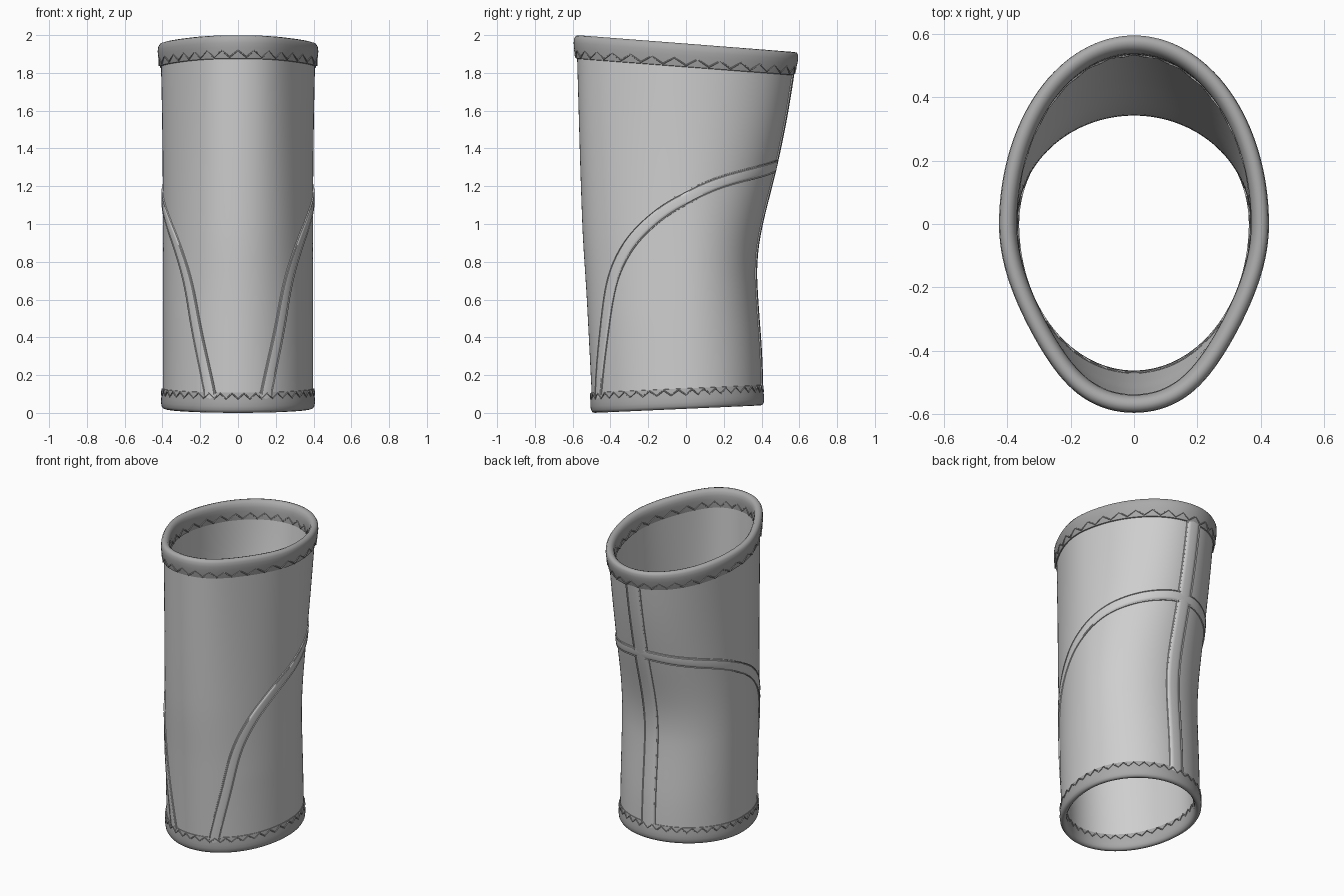
import bpy, bmesh, math
from mathutils import Vector

if "Cube" in bpy.data.objects:
    bpy.data.objects.remove(bpy.data.objects["Cube"])


def mat(name, v):
    m = bpy.data.materials.new(name)
    m.diffuse_color = (v, v, v, 1)
    m.use_nodes = True
    m.node_tree.nodes["Principled BSDF"].inputs["Base Color"].default_value = m.diffuse_color
    return m


FABRIC = mat("light grey fabric", 0.62)
HEM = mat("mid grey hem", 0.40)


def interp(table, t):
    """Smooth Hermite interpolation through (t, value) points."""
    t = min(max(t, table[0][0]), table[-1][0])
    i = 0
    while i < len(table) - 2 and t > table[i + 1][0]:
        i += 1

    def slope(k):
        a, b = table[max(k - 1, 0)], table[min(k + 1, len(table) - 1)]
        return (b[1] - a[1]) / (b[0] - a[0])
    (t0, v0), (t1, v1) = table[i], table[i + 1]
    h = t1 - t0
    u = (t - t0) / h
    return ((2*u**3 - 3*u*u + 1) * v0 + (u**3 - 2*u*u + u) * h * slope(i)
            + (3*u*u - 2*u**3) * v1 + (u**3 - u*u) * h * slope(i + 1))


# Side-view and front-view outlines, by height
FRONT = [(0, .494), (.6, .525), (1, .549), (2, .58)]
BACK = [(0, .405), (.3, .396), (.7, .37), (.85, .375), (1, .40), (1.3, .474), (1.6, .535), (2, .597)]
WIDTH = [(0, .397), (.5, .397), (1, .397), (1.5, .401), (2, .411)]


def section(a, z):
    c, s = math.cos(a), math.sin(a)
    x = interp(WIDTH, z) * s
    if c > 0:  # front grows more pointed towards the top
        x *= 1 - .09 * min(max((z - .5) / 1.5, 0), 1) * math.sin(2 * a) ** 2
    return Vector((x, -c * interp(FRONT if c > 0 else BACK, z), z))


def surf(a, z, off=0.0):
    """Point on the sleeve, pushed outwards by off."""
    e = .02
    t = section(a + e, z) - section(a - e, z)
    n = Vector((t.y, -t.x, 0)).normalized()
    return section(a, z) + n * off


def z_bot(y):
    return .04 * (y + .5) / .92


def z_top(y):
    return 2.0 - .09 * (y + .59) / 1.18


def on_rim(a, d, off, top):
    """Point at distance d inside the slanted top or bottom edge."""
    z = 1.95 if top else .02
    for _ in range(3):
        y = section(a, z).y
        z = z_top(y) - d if top else z_bot(y) + d
    return surf(a, z, off)


def on_body(a, t, off):
    z = 2 * t
    for _ in range(3):
        y = section(a, z).y
        lo, hi = z_bot(y) + .05, z_top(y) - .05
        z = lo + (hi - lo) * t
    return surf(a, z, off)


def grid(name, rows, material, wrap_u=True, wrap_v=True):
    """Mesh from rows of points, optionally closed in both directions."""
    bm = bmesh.new()
    vs = [[bm.verts.new(p) for p in r] for r in rows]
    nu, nv = len(rows), len(rows[0])
    for i in range(nu if wrap_u else nu - 1):
        for j in range(nv if wrap_v else nv - 1):
            k, m = (i + 1) % nu, (j + 1) % nv
            bm.faces.new((vs[i][j], vs[i][m], vs[k][m], vs[k][j]))
    bmesh.ops.recalc_face_normals(bm, faces=bm.faces)
    me = bpy.data.meshes.new(name)
    bm.to_mesh(me)
    bm.free()
    me.materials.append(material)
    ob = bpy.data.objects.new(name, me)
    bpy.context.collection.objects.link(ob)
    bpy.ops.object.select_all(action='DESELECT')
    ob.select_set(True)
    bpy.context.view_layer.objects.active = ob
    bpy.ops.object.shade_smooth_by_angle(angle=math.radians(50))
    return ob


N = 128
ANGLES = [2 * math.pi * i / N for i in range(N)]

# Sleeve body: outer and inner walls joined at the ends
levels = [i / 48 for i in range(49)]
rows = [[on_body(a, t, 0) for a in ANGLES] for t in levels]
rows += [[on_body(a, t, -.028) for a in ANGLES] for t in reversed(levels)]
grid("sleeve_body", rows, FABRIC)

# Rolled hems: (outward offset, distance from edge)
PROFILE = [(-.002, .125), (.006, .122), (.010, .10), (.015, .065), (.016, .04), (.013, .018),
           (.004, .004), (-.010, 0), (-.024, .004), (-.035, .018), (-.040, .04), (-.039, .065),
           (-.036, .10), (-.033, .122), (-.026, .125)]
for name, top, k, ko in (("top_hem", True, 1, 1), ("bottom_hem", False, .88, .8)):
    grid(name, [[on_rim(a, d * k, -.012 + (o + .012) * ko, top) for a in ANGLES]
                for o, d in PROFILE], HEM)


# Zigzag stitching on both faces of each hem
def zigzag(name, top, count, d, amp, off):
    corners = []
    sub = 4
    for i in range(count * 2):
        s = 1 if i % 2 else -1
        for j in range(sub):
            u = j / sub
            corners.append((math.pi * (i + u) / count, d + amp * s * (1 - 2 * u)))
    r = .0045
    rows = []
    for a, dd in corners:
        rows.append([on_rim(a, dd + r * math.cos(q), off + r * math.sin(q), top)
                     for q in (k * math.pi / 3 for k in range(6))])
    grid(name, rows, HEM)


zigzag("top_stitch_outer", True, 30, .097, .018, .0105)
zigzag("top_stitch_inner", True, 30, .097, .018, -.0365)
zigzag("bottom_stitch_outer", False, 40, .088, .014, .006)
zigzag("bottom_stitch_inner", False, 40, .088, .014, -.0315)


# Seam tapes: raised strips with a stitched groove along each edge
TAPE = [(-.5, -.004), (-.49, .006), (-.43, .007), (-.40, .002), (-.36, .006), (-.2, .007), (0, .0075),
        (.2, .007), (.36, .006), (.40, .002), (.43, .007), (.49, .006), (.5, -.004)]


def tape(name, path, width):
    rows = []
    for i, (a, z) in enumerate(path):
        p0, p1 = path[max(i - 1, 0)], path[min(i + 1, len(path) - 1)]
        t = (surf(*p1) - surf(*p0)).normalized()
        da = (surf(a + .01, z) - surf(a - .01, z)) / .02
        n = Vector((da.y, -da.x, 0)).normalized()
        side = n.cross(t).normalized()
        ka = side.dot(da) / da.length_squared
        rows.append([surf(a + ka * s * width, z + side.z * s * width, h) for s, h in TAPE])
    return grid(name, rows, FABRIC, False, False)


# Curved tape: front bottom, round the side, across the back and mirrored
CURVE = [(21, .05), (22.5, .12), (32, .4), (40.5, .65), (49, .8), (62.5, .95), (83, 1.1),
         (107, 1.2), (131, 1.255), (165, 1.3), (180, 1.305)]
half = [(21 + 159 * i / 100) for i in range(101)]
path = [(math.radians(d), interp(CURVE, d)) for d in half]
path += [(2 * math.pi - a, z) for a, z in reversed(path[:-1])]
tape("curved_seam_tape", path, .07)

# Straight tape down the middle of the back
tape("back_seam_tape", [(math.pi, .1 + 1.75 * i / 60) for i in range(61)], .105)
